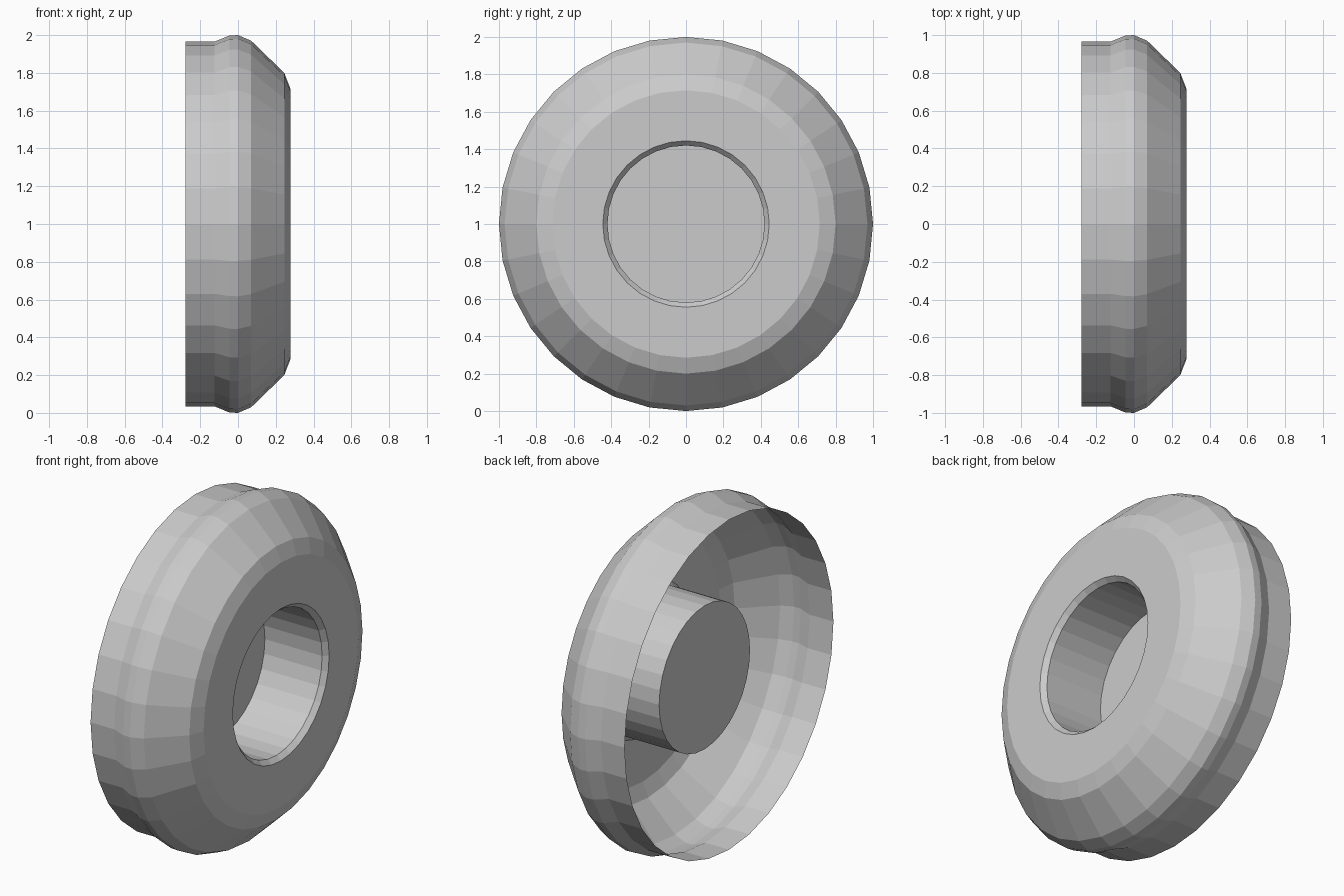
import bpy, bmesh
from math import sin, cos, pi

if "Cube" in bpy.data.objects:
    bpy.data.objects.remove(bpy.data.objects["Cube"], do_unlink=True)

SIDES = 32

grey = bpy.data.materials.new("plain grey")
grey.use_nodes = True
colour = (0.6, 0.6, 0.6, 1)
grey.diffuse_color = colour
grey.node_tree.nodes["Principled BSDF"].inputs["Base Color"].default_value = colour


def lathe(name, profile, cap_end=False):
    """Turn (x, radius) points about the x axis, from the back rim to the end."""
    bm = bmesh.new()
    rings = []
    for x, r in profile:
        angles = [2 * pi * i / SIDES for i in range(SIDES)]
        rings.append([bm.verts.new((x, r * cos(a), 1 + r * sin(a))) for a in angles])
    for a, b in zip(rings, rings[1:]):
        for i in range(SIDES):
            j = (i + 1) % SIDES
            bm.faces.new((a[i], a[j], b[j], b[i]))
    if cap_end:
        bm.faces.new(rings[-1])
    mesh = bpy.data.meshes.new(name)
    bm.to_mesh(mesh)
    bm.free()
    mesh.materials.append(grey)
    obj = bpy.data.objects.new(name, mesh)
    bpy.context.collection.objects.link(obj)
    return obj


# Open-backed shell: straight skirt, raised rib, sloped shoulder, flat face
lathe("wheel_shell", [(-0.278, 0.965), (-0.125, 0.965), (-0.045, 0.998),
                      (0.0, 1.0), (0.07, 0.97), (0.245, 0.80),
                      (0.278, 0.715), (0.278, 0.445)])

# Recessed hub cup with a chamfered lip and a closed bottom
lathe("hub_cup", [(0.278, 0.445), (0.25, 0.42), (-0.12, 0.42)], cap_end=True)
